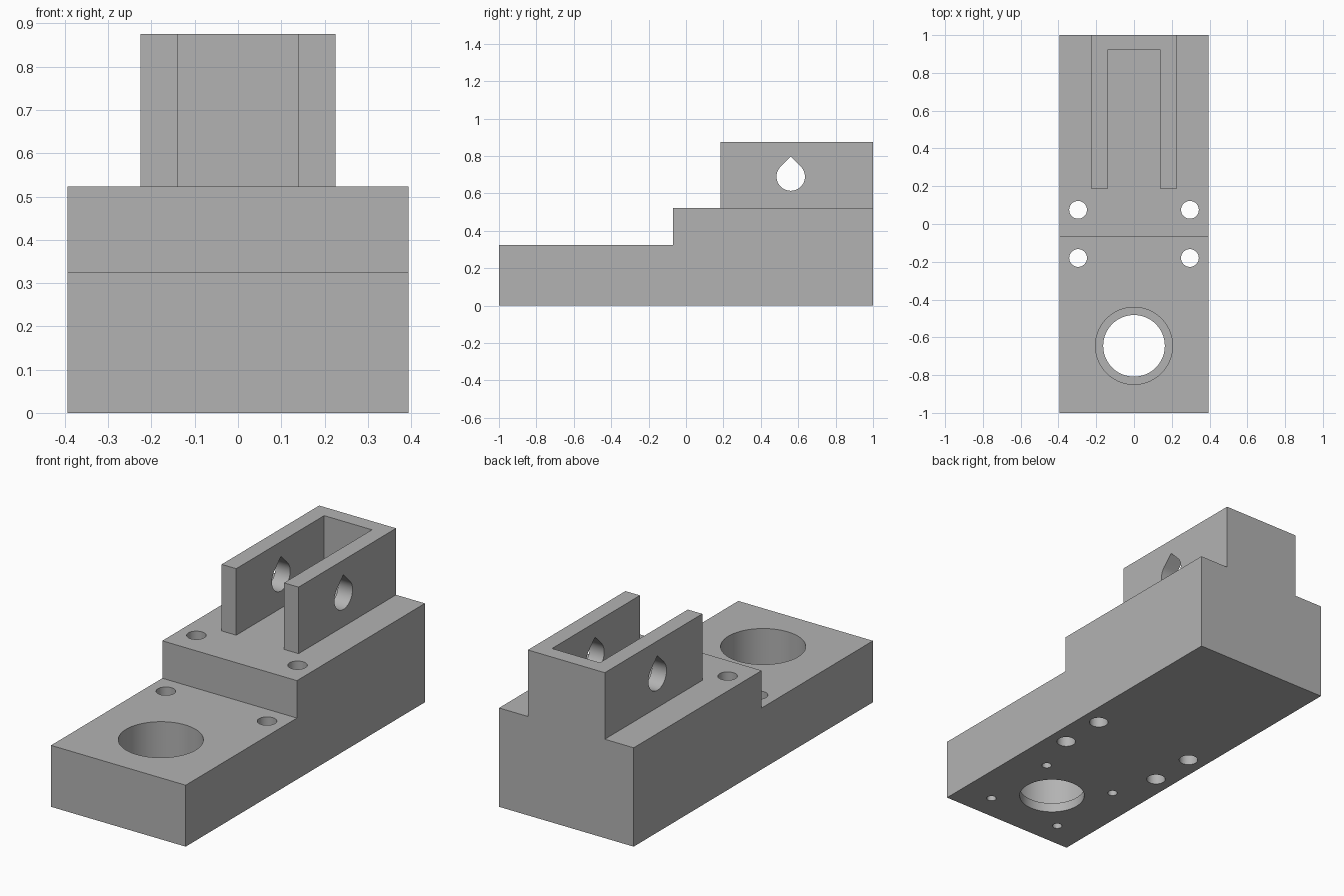
import bpy
import math
from mathutils import Matrix

if "Cube" in bpy.data.objects:
    bpy.data.objects.remove(bpy.data.objects["Cube"], do_unlink=True)

# Main dimensions
HALF_W, FRONT_TOP, SHELF_TOP, WALL_TOP = 0.394, 0.325, 0.523, 0.875
STEP_Y, WALL_Y = -0.07, 0.185
WALL_OUT, WALL_IN, BACK_IN = 0.225, 0.14, 0.92
BORE_Y = -0.645

grey = bpy.data.materials.new("plain grey")
grey.use_nodes = True
colour = (0.45, 0.45, 0.45, 1)
grey.diffuse_color = colour
grey.node_tree.nodes["Principled BSDF"].inputs["Base Color"].default_value = colour


def side_prism(name, profile, half_width):
    """Extrude a (y, z) outline along x, centred on x = 0."""
    n = len(profile)
    verts = [(x, y, z) for x in (-half_width, half_width) for y, z in profile]
    faces = [list(range(n))[::-1], list(range(n, 2 * n))]
    faces += [(i, (i + 1) % n, n + (i + 1) % n, n + i) for i in range(n)]
    mesh = bpy.data.meshes.new(name)
    mesh.from_pydata(verts, [], faces)
    mesh.materials.append(grey)
    obj = bpy.data.objects.new(name, mesh)
    bpy.context.collection.objects.link(obj)
    return obj


def box(name, low, high):
    (x0, y0, z0), (x1, y1, z1) = low, high
    obj = side_prism(name, [(y0, z0), (y1, z0), (y1, z1), (y0, z1)], (x1 - x0) / 2)
    obj.data.transform(Matrix.Translation(((x0 + x1) / 2, 0, 0)))
    return obj


def drill(name, x, y, radius, z0, z1, sides=48):
    bpy.ops.mesh.primitive_cylinder_add(vertices=sides, radius=radius, depth=z1 - z0,
                                        location=(x, y, (z0 + z1) / 2))
    obj = bpy.context.object
    obj.name = name
    obj.data.materials.append(grey)
    return obj


# Stepped block, full height at the rear
body = side_prism("bracket_body", [
    (-1, 0), (1, 0), (1, WALL_TOP), (WALL_Y, WALL_TOP), (WALL_Y, SHELF_TOP),
    (STEP_Y, SHELF_TOP), (STEP_Y, FRONT_TOP), (-1, FRONT_TOP)], HALF_W)

# Shoulders beside the upright walls, and the channel between them
cutters = [
    box("shoulder_cutter", (s - 0.5 + WALL_OUT if s > 0 else -1, WALL_Y - 0.1, SHELF_TOP),
        (1 if s > 0 else -WALL_OUT, 1.1, 1)) for s in (0.5, -0.5)]
cutters.append(box("channel_cutter", (-WALL_IN, WALL_Y - 0.1, SHELF_TOP),
                   (WALL_IN, BACK_IN, 1)))

# Teardrop cross hole through both walls: an arc closed by a point on top
R, CY, CZ = 0.076, 0.56, 0.69
arc = [math.radians(135 + 270 * i / 36) for i in range(37)]
teardrop = [(CY + R * math.cos(a), CZ + R * math.sin(a)) for a in arc]
teardrop.append((CY, CZ + R * math.sqrt(2)))
cutters.append(side_prism("teardrop_cutter", teardrop, 0.5))

# Counterbored large hole with a thin ledge at the bottom
cutters.append(drill("bore_cutter", 0, BORE_Y, 0.204, 0.05, 1, 96))
cutters.append(drill("ledge_cutter", 0, BORE_Y, 0.163, -0.1, 0.2, 96))

# Four through holes around the step, four blind holes under the bore
for s in (-1, 1):
    for y in (0.075, -0.18):
        cutters.append(drill("bolt_cutter", s * 0.296, y, 0.047, -0.1, 1))
    for t in (-1, 1):
        cutters.append(drill("screw_cutter", s * 0.217, BORE_Y + t * 0.217,
                             0.024, -0.1, 0.15, 32))

# Cut everything out, then discard the cutters
bpy.ops.object.select_all(action="DESELECT")
body.select_set(True)
bpy.context.view_layer.objects.active = body
for cutter in cutters:
    mod = body.modifiers.new("cut", "BOOLEAN")
    mod.operation, mod.solver, mod.object = "DIFFERENCE", "EXACT", cutter
    bpy.ops.object.modifier_apply(modifier=mod.name)
    bpy.data.objects.remove(cutter, do_unlink=True)

bpy.ops.object.shade_smooth_by_angle(angle=math.radians(30))
